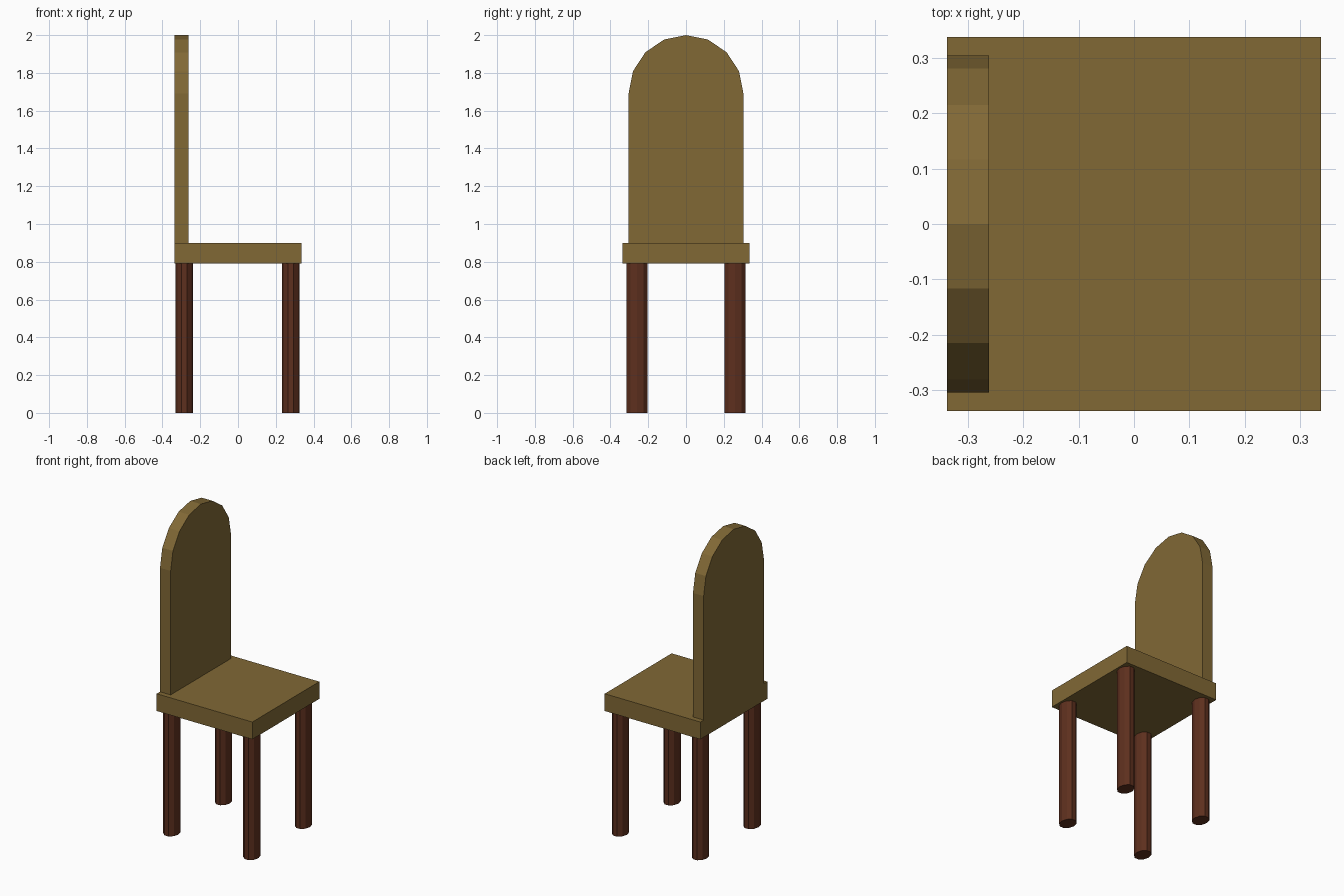
import bpy, math

if "Cube" in bpy.data.objects:
    bpy.data.objects.remove(bpy.data.objects["Cube"])


def material(name, color):
    m = bpy.data.materials.new(name)
    m.diffuse_color = (*color, 1)
    m.use_nodes = True
    m.node_tree.nodes["Principled BSDF"].inputs["Base Color"].default_value = m.diffuse_color
    return m


tan_wood = material("tan_wood", (0.22, 0.14, 0.036))
dark_wood = material("dark_wood", (0.11, 0.029, 0.013))


def prism(name, bottom, top, mat):
    """Flat-faced solid joining two matching outlines."""
    n = len(bottom)
    faces = [tuple(reversed(range(n))), tuple(range(n, 2 * n))]
    faces += [(i, (i + 1) % n, n + (i + 1) % n, n + i) for i in range(n)]
    mesh = bpy.data.meshes.new(name)
    mesh.from_pydata(bottom + top, [], faces)
    mesh.materials.append(mat)
    obj = bpy.data.objects.new(name, mesh)
    bpy.context.collection.objects.link(obj)
    return obj


# Seat slab
s = 0.337
square = [(-s, -s), (s, -s), (s, s), (-s, s)]
prism("seat", [(x, y, 0.79) for x, y in square],
      [(x, y, 0.90) for x, y in square], tan_wood)

# Backrest: straight sides with an arched top
half_width, spring, rise = 0.304, 1.69, 0.31
arch = [(half_width * math.cos(i * math.pi / 8),
         spring + rise * math.sin(i * math.pi / 8)) for i in range(9)]
outline = [(-half_width, 0.90), (half_width, 0.90)] + arch
prism("backrest", [(-0.337, y, z) for y, z in outline],
      [(-0.262, y, z) for y, z in outline], tan_wood)

# Four faceted, slightly oval legs
sides = 10
for end, cx in (("back", -0.284), ("front", 0.280)):
    for side, cy in (("right", -0.26), ("left", 0.26)):
        ring = [(cx + 0.046 * math.cos(a), cy + 0.058 * math.sin(a))
                for a in (2 * math.pi * i / sides for i in range(sides))]
        prism(f"{end}_{side}_leg", [(x, y, 0) for x, y in ring],
              [(x, y, 0.79) for x, y in ring], dark_wood)
